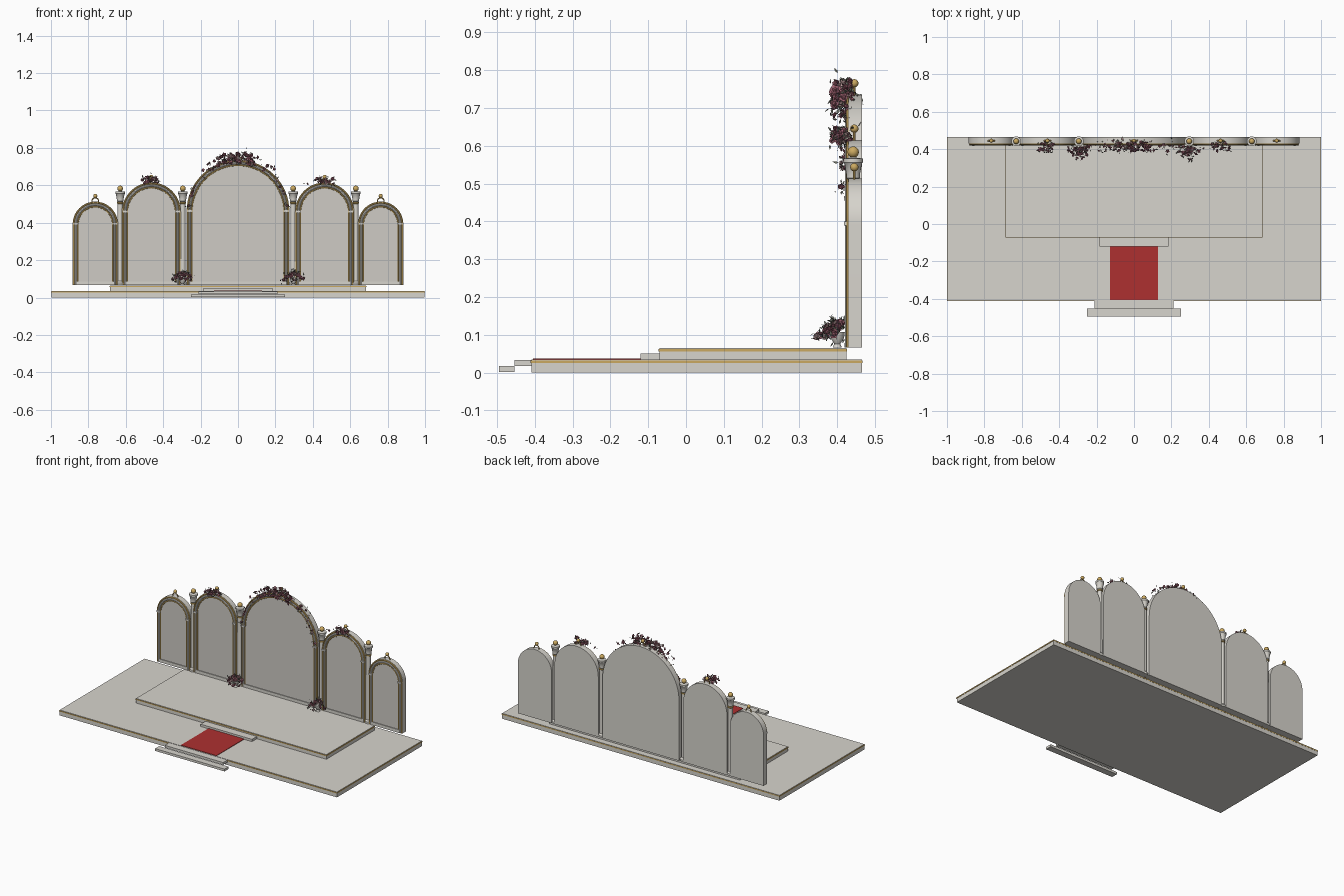
import bpy, bmesh, math, random
from mathutils import Vector, Matrix, Euler

random.seed(4)
cube = bpy.data.objects.get("Cube")
if cube:
    bpy.data.objects.remove(cube, do_unlink=True)


def material(name, r, g, b):
    m = bpy.data.materials.new(name)
    m.use_nodes = True
    m.diffuse_color = (r, g, b, 1)
    node = next(n for n in m.node_tree.nodes if n.type == 'BSDF_PRINCIPLED')
    node.inputs["Base Color"].default_value = (r, g, b, 1)
    return m


STONE = material("warm white stone", 0.68, 0.66, 0.61)
FIELD = material("panel grey", 0.62, 0.60, 0.56)
GOLD = material("gold", 0.60, 0.40, 0.12)
RED = material("carpet red", 0.42, 0.03, 0.03)
ROSE = material("dusky rose", 0.34, 0.12, 0.16)
BLUSH = material("pale blush", 0.55, 0.36, 0.36)
LEAF = material("grey green leaf", 0.13, 0.14, 0.11)


def add_mesh(name, bm, *mats, smooth=True):
    me = bpy.data.meshes.new(name)
    bmesh.ops.recalc_face_normals(bm, faces=bm.faces)
    bm.to_mesh(me)
    bm.free()
    for m in mats:
        me.materials.append(m)
    if smooth:
        me.polygons.foreach_set("use_smooth", [True] * len(me.polygons))
        me.set_sharp_from_angle(angle=math.radians(35))
    ob = bpy.data.objects.new(name, me)
    bpy.context.scene.collection.objects.link(ob)
    return ob


def box(name, x0, x1, y0, y1, z0, z1, mat):
    bm = bmesh.new()
    size = Matrix.Diagonal((x1 - x0, y1 - y0, z1 - z0, 1))
    mid = Matrix.Translation(((x0 + x1) / 2, (y0 + y1) / 2, (z0 + z1) / 2))
    bmesh.ops.create_cube(bm, size=1, matrix=mid @ size)
    return add_mesh(name, bm, mat, smooth=False)


def ball(name, x, y, z, r, mat):
    bm = bmesh.new()
    bmesh.ops.create_uvsphere(bm, u_segments=16, v_segments=10, radius=r,
                              matrix=Matrix.Translation((x, y, z)))
    return add_mesh(name, bm, mat)


def lathe(name, x, y, profile, mat, steps=20):
    bm = bmesh.new()
    verts = [bm.verts.new((x + r, y, z)) for r, z in profile]
    edges = [bm.edges.new(p) for p in zip(verts, verts[1:])]
    bmesh.ops.spin(bm, geom=verts + edges, cent=(x, y, 0), axis=(0, 0, 1),
                   angle=math.tau, steps=steps, use_merge=True)
    bmesh.ops.remove_doubles(bm, verts=bm.verts, dist=0.0001)
    return add_mesh(name, bm, mat)


def tube(name, points, radius, mat):
    cu = bpy.data.curves.new(name, 'CURVE')
    cu.dimensions = '3D'
    cu.bevel_depth = radius
    cu.bevel_resolution = 2
    cu.use_fill_caps = True
    sp = cu.splines.new('POLY')
    sp.points.add(len(points) - 1)
    for p, co in zip(sp.points, points):
        p.co = (*co, 1)
    tmp = bpy.data.objects.new(name + "_path", cu)
    bpy.context.scene.collection.objects.link(tmp)
    bpy.context.view_layer.update()
    me = bpy.data.meshes.new_from_object(tmp.evaluated_get(bpy.context.evaluated_depsgraph_get()))
    bpy.data.objects.remove(tmp, do_unlink=True)
    bm = bmesh.new()
    bm.from_mesh(me)
    bpy.data.meshes.remove(me)
    return add_mesh(name, bm, mat)


def arch(cx, half, bottom, spring, y, steps=32):
    pts = [(cx + half, y, bottom)]
    for i in range(steps + 1):
        a = math.pi * i / steps
        pts.append((cx + half * math.cos(a), y, spring + half * math.sin(a)))
    return pts + [(cx - half, y, bottom)]


def slab(name, outline, depth, mat):
    bm = bmesh.new()
    face = bm.faces.new([bm.verts.new(p) for p in outline])
    new = bmesh.ops.extrude_face_region(bm, geom=[face])["geom"]
    bmesh.ops.translate(bm, vec=(0, depth, 0),
                        verts=[v for v in new if isinstance(v, bmesh.types.BMVert)])
    return add_mesh(name, bm, mat)


# Stage tiers with gold edging, steps and carpet
box("lower_stage", -0.998, 0.998, -0.408, 0.465, 0, 0.035, STONE)
box("lower_stage_trim", -1, 1, -0.411, 0.466, 0.026, 0.032, GOLD)
box("upper_stage", -0.685, 0.685, -0.07, 0.425, 0.035, 0.065, STONE)
box("upper_stage_trim", -0.688, 0.688, -0.073, 0.426, 0.056, 0.062, GOLD)
box("bottom_step", -0.25, 0.25, -0.495, -0.453, 0.002, 0.017, STONE)
box("second_step", -0.21, 0.21, -0.453, -0.408, 0.018, 0.033, STONE)
box("upper_step", -0.185, 0.185, -0.12, -0.07, 0.035, 0.05, STONE)
box("carpet", -0.128, 0.128, -0.405, -0.12, 0.035, 0.038, RED)

# Arched backdrop panels: centre x, half width, spring height
BASE = 0.066
panels = [("centre", 0, 0.275, 0.46)]
for side, s in (("left", 1), ("right", -1)):
    panels += [(side + "_inner", s * 0.463, 0.157, 0.458),
               (side + "_outer", s * 0.763, 0.121, 0.392)]
for name, cx, half, spring in panels:
    slab(name + "_panel", arch(cx, half, BASE, spring, 0.43), 0.035, STONE)
    slab(name + "_panel_field", arch(cx, half - 0.03, BASE + 0.02, spring, 0.427), 0.004, FIELD)
    for part, inset, r, mat in (("outer_gold_frame", 0.006, 0.005, GOLD),
                                ("stone_frame", 0.017, 0.007, STONE),
                                ("inner_gold_frame", 0.028, 0.004, GOLD)):
        tube(f"{name}_{part}", arch(cx, half - inset, BASE, spring, 0.428), r, mat)
    box(name + "_bottom_rail", cx - half + 0.02, cx + half - 0.02, 0.422, 0.43, BASE, BASE + 0.02, STONE)
    for s in (-1, 1):
        x = cx + s * (half - 0.017)
        box(name + "_spring_block", x - 0.013, x + 0.013, 0.418, 0.43, spring - 0.003, spring + 0.007, STONE)
    # Gold scroll and ball on the crown
    top = spring + half
    tube(name + "_crown_scroll", arch(cx, 0.018, top - 0.006, top + 0.002, 0.445, 12), 0.003, GOLD)
    ball(name + "_crown_ball", cx, 0.445, top + 0.03, 0.011, GOLD)

# Columns with flared capitals and gold balls
for x in (-0.63, -0.295, 0.295, 0.63):
    lathe("column", x, 0.442,
          [(0, 0.066), (0.023, 0.066), (0.023, 0.078), (0.015, 0.088), (0.014, 0.51), (0.018, 0.515),
           (0.018, 0.525), (0.023, 0.553), (0.026, 0.556), (0.026, 0.566), (0.01, 0.568), (0, 0.572)], STONE)
    lathe("column_gold_ring", x, 0.442, [(0.013, 0.5), (0.018, 0.503), (0.018, 0.508), (0.013, 0.511)], GOLD)
    ball("column_ball", x, 0.442, 0.583, 0.015, GOLD)


# Flowers: faceted rose heads in a ring of petals, mixed with folded leaves
def bouquet(name, spots, size):
    bm = bmesh.new()
    for spot in spots:
        turn = Euler([random.uniform(0, math.tau) for _ in range(3)]).to_matrix().to_4x4()
        place = Matrix.Translation(spot) @ turn
        r = size * random.uniform(0.7, 1.2)
        before = set(bm.faces)
        bmesh.ops.create_icosphere(bm, subdivisions=1, radius=r * 0.65, matrix=place)
        for k in range(5):
            a = math.tau * k / 5
            petal = [(0, 0, -0.3), (0.8, -0.55, 0), (1.2, 0, 0.3), (0.8, 0.55, 0)]
            spin = place @ Matrix.Rotation(a, 4, 'Z')
            bm.faces.new([bm.verts.new(spin @ (Vector(p) * r)) for p in petal])
        shade = 1 if random.random() < 0.2 else 0
        for f in set(bm.faces) - before:
            f.material_index = shade
        for _ in range(2):
            drift = Vector([random.gauss(0, size * 0.8) for _ in range(3)])
            turn = Euler([random.uniform(0, math.tau) for _ in range(3)]).to_matrix()
            leaf = [(0, 0, 0), (0.7, -0.4, 0.1), (1.8, 0, 0), (0.7, 0.4, 0.1)]
            f = bm.faces.new([bm.verts.new(turn @ (Vector(p) * r) + spot + drift) for p in leaf])
            f.material_index = 2
    return add_mesh(name, bm, ROSE, BLUSH, LEAF, smooth=False)


def arch_spots(cx, half, spring, count, spread, thick, y):
    spots = []
    for _ in range(count):
        a = math.pi / 2 + max(-1.45, min(1.45, random.gauss(0, spread)))
        r = half + random.uniform(-0.5, 1) * thick * (0.35 + 0.65 * math.sin(a) ** 4)
        spots.append(Vector((cx + r * math.cos(a), random.uniform(y, y + 0.05 * math.sin(a)),
                             spring + r * math.sin(a))))
    return spots


bouquet("centre_crown_flowers", arch_spots(0, 0.28, 0.46, 75, 0.28, 0.035, 0.39), 0.010)
bouquet("centre_arch_garland", arch_spots(0, 0.262, 0.46, 80, 0.8, 0.016, 0.408), 0.008)
for side, s in (("left", 1), ("right", -1)):
    bouquet(side + "_panel_flowers", arch_spots(s * 0.463, 0.165, 0.458, 26, 0.17, 0.022, 0.385), 0.009)
    # Floor arrangement: drooping dome above a small bowl
    dome = []
    for _ in range(45):
        a, b = random.uniform(0, math.pi), random.uniform(0.1, 1.0)
        dome.append(Vector((s * 0.297 + 0.058 * b * math.cos(a), 0.412 - 0.068 * b * math.sin(a),
                            0.132 - 0.037 * b * b + random.uniform(-0.006, 0.004))))
    bouquet(side + "_floor_flowers", dome, 0.009)
    lathe(side + "_flower_bowl", s * 0.297, 0.4,
          [(0, 0.066), (0.012, 0.066), (0.008, 0.076), (0.018, 0.092), (0.02, 0.108), (0, 0.108)], STONE)
